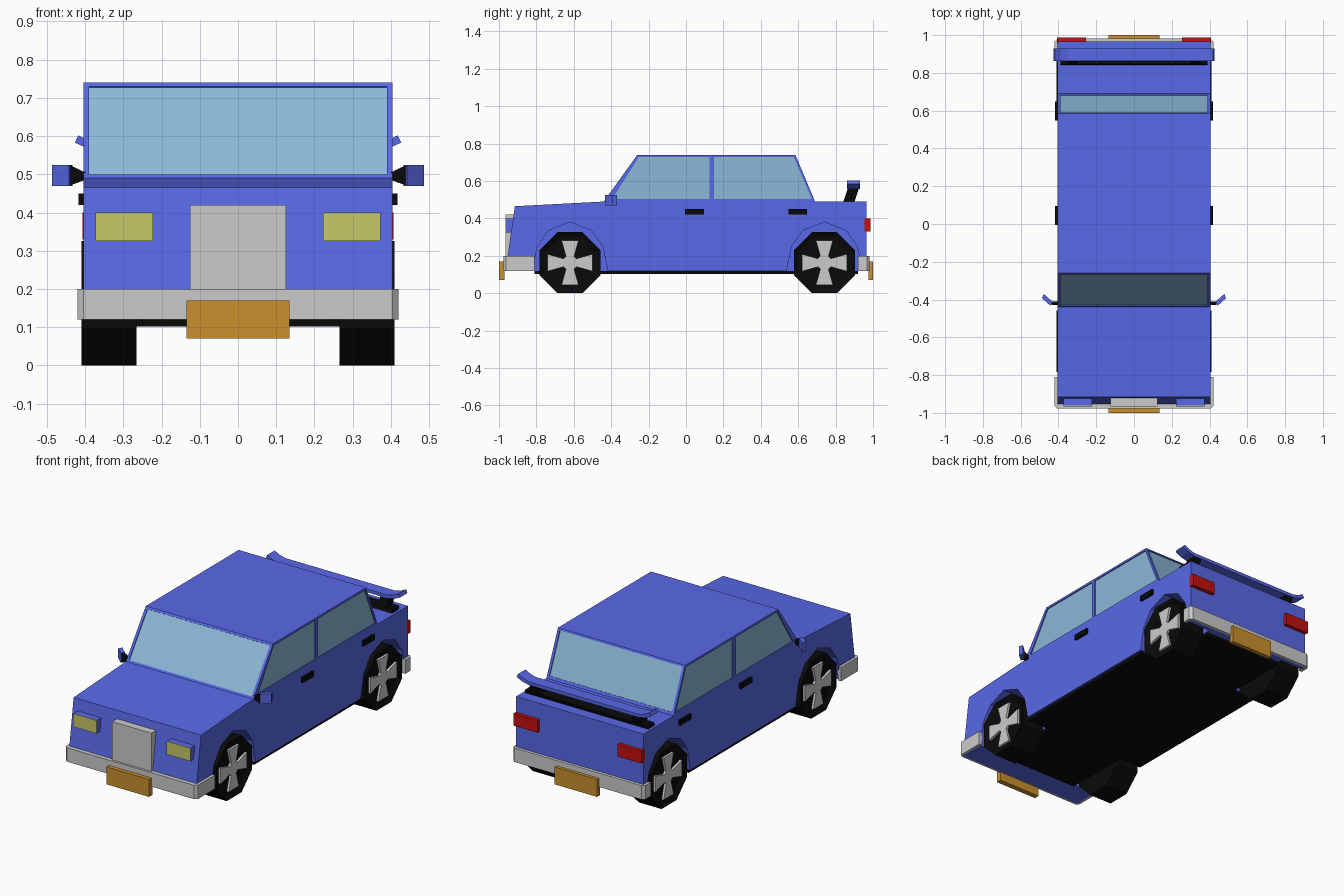
import bpy, bmesh, math
from mathutils import Vector

if "Cube" in bpy.data.objects:
    bpy.data.objects.remove(bpy.data.objects["Cube"])

def mat(name, r, g, b):
    m = bpy.data.materials.new(name)
    m.diffuse_color = (r, g, b, 1)
    m.use_nodes = True
    m.node_tree.nodes["Principled BSDF"].inputs["Base Color"].default_value = m.diffuse_color
    return m

BLUE = mat("blue_paint", 0.098, 0.14, 0.80)
GLASS = mat("glass", 0.26, 0.48, 0.68)
BLACK = mat("black", 0.003, 0.003, 0.003)
YELLOW = mat("lamp_yellow", 0.58, 0.58, 0.14)
ORANGE = mat("plate_orange", 0.58, 0.28, 0.026)
RED = mat("lamp_red", 0.55, 0.005, 0.005)

PLACE = {'x': lambda p, d: (d, p[0], p[1]),
         'y': lambda p, d: (p[0], d, p[1]),
         'z': lambda p, d: (p[0], p[1], d)}

def prism(name, parts, axis='x', material=None, mirror=False, recess=None):
    """Extrude each (profile, lo, hi) along an axis into one object."""
    bm = bmesh.new()
    for profile, lo, hi in parts:
        for s in ((1, -1) if mirror else (1,)):
            rings = []
            for d in (lo, hi):
                co = [PLACE[axis](p, d) for p in profile]
                rings.append([bm.verts.new((s * x, y, z)) for x, y, z in co])
            a, b = rings
            n = len(a)
            bm.faces.new(a)
            outer = bm.faces.new(b)
            for i in range(n):
                j = (i + 1) % n
                bm.faces.new((a[i], a[j], b[j], b[i]))
            bmesh.ops.recalc_face_normals(bm, faces=bm.faces[:])
            if recess:
                bmesh.ops.inset_individual(bm, faces=[outer], thickness=recess[0], depth=-recess[1])
    me = bpy.data.meshes.new(name)
    bm.to_mesh(me)
    bm.free()
    ob = bpy.data.objects.new(name, me)
    bpy.context.collection.objects.link(ob)
    if material:
        me.materials.append(material)
    return ob

def rect(a0, a1, b0, b1):
    return [(a0, b0), (a1, b0), (a1, b1), (a0, b1)]

def slab(p, q, out, inn):
    """Thin strip along the line p-q, offset to its left by out and -inn."""
    p, q = Vector(p), Vector(q)
    d = (q - p).normalized()
    n = Vector((-d.y, d.x))
    return [p + n * out, q + n * out, q - n * inn, p - n * inn]

W = 0.405
WHEELS = (-0.62, 0.74)

# Body shell
body = prism("body", [([(-0.965, 0.12), (-0.915, 0.465), (-0.44, 0.49), (-0.26, 0.74),
                        (0.585, 0.74), (0.69, 0.49), (0.965, 0.49), (0.965, 0.12)], -W, W)],
             material=BLUE)

# Window openings and wheel wells
side_windows = [[(-0.395, 0.503), (-0.252, 0.728), (0.125, 0.728), (0.125, 0.503)],
                [(0.15, 0.503), (0.15, 0.728), (0.577, 0.728), (0.672, 0.503)]]
screens = [((-0.4328, 0.50), (-0.2672, 0.73)), ((0.5892, 0.73), (0.6837, 0.505))]
arch = [(-0.2, 0.05), (-0.2, 0.13), (-0.175, 0.25), (-0.115, 0.335), (0, 0.38),
        (0.115, 0.335), (0.175, 0.25), (0.2, 0.13), (0.2, 0.05)]
wells = [[(y + a, z) for a, z in arch] for y in WHEELS]
cutters = [prism("side_cutter", [(p, 0.397, 0.5) for p in side_windows]
                 + [(p, 0.255, 0.5) for p in wells], mirror=True),
           prism("screen_cutter", [(slab(p, q, 0.03, 0.008), -0.39, 0.39) for p, q in screens])]
for c in cutters:
    c.hide_render = True
    c.hide_viewport = True
    m = body.modifiers.new("cut", 'BOOLEAN')
    m.operation = 'DIFFERENCE'
    m.solver = 'EXACT'
    m.object = c

# Glass
prism("side_glass", [(p, 0.385, 0.399) for p in side_windows], material=GLASS, mirror=True)
prism("windscreens", [(slab(p, q, -0.005, 0.02), -0.39, 0.39) for p, q in screens], material=GLASS)

# Underbody plate, narrow between the wheels
prism("underbody", [([(-0.25, -0.81), (0.25, -0.81), (0.25, -0.42), (0.395, -0.42),
                      (0.395, 0.54), (0.25, 0.54), (0.25, 0.92), (-0.25, 0.92),
                      (-0.25, 0.54), (-0.395, 0.54), (-0.395, -0.42), (-0.25, -0.42)],
                     0.102, 0.125)], 'z', BLACK)

# Wheels: octagonal tyres with a recessed face and a flared cross hub
R = 0.163
octagon = [(R / math.cos(math.pi / 8) * math.cos(math.pi / 8 + k * math.pi / 4),
            R / math.cos(math.pi / 8) * math.sin(math.pi / 8 + k * math.pi / 4)) for k in range(8)]
cross = []
for k in range(4):
    c, s = math.cos(k * math.pi / 2), math.sin(k * math.pi / 2)
    cross += [(c * u - s * v, s * u + c * v)
              for u, v in ((0.035, -0.022), (0.12, -0.046), (0.12, 0.046), (0.035, 0.022))]
for label, y in zip(("front", "rear"), WHEELS):
    at = lambda prof: [(y + a, R + b) for a, b in prof]
    prism(label + "_tyres", [(at(octagon), 0.266, 0.41)], material=BLACK, mirror=True, recess=(0.03, 0.015))
    prism(label + "_hubs", [(at(cross), 0.385, 0.408)], mirror=True)

# Bumpers wrapping round the corners
def bumper(name, s, tip, end):
    half = [(0.40, tip), (0.42, tip), (0.42, end - 0.015), (0.405, end)]
    inner = [(-0.40, end - 0.03), (0.40, end - 0.03)]
    outline = half + [(-x, y) for x, y in reversed(half)] + inner
    prism(name, [([(x, s * y) for x, y in outline], 0.12, 0.2)], 'z')

bumper("front_bumper", -1, 0.81, 0.977)
bumper("rear_bumper", 1, 0.92, 0.982)

# Grille, lamps and number plates
prism("grille", [(rect(-0.125, 0.125, 0.19, 0.42), -0.965, -0.9)], 'y')
prism("headlight_housings", [(rect(0.223, 0.373, 0.325, 0.4), -0.962, -0.9)], 'y', BLUE, True)
prism("headlight_lenses", [(rect(0.223, 0.373, 0.325, 0.4), -0.966, -0.962)], 'y', YELLOW, True)
prism("tail_lights", [(rect(0.255, 0.407, 0.33, 0.4), 0.955, 0.987)], 'y', RED, True)
prism("number_plates", [(rect(-0.135, 0.135, 0.07, 0.17), -1.0, -0.97),
                        (rect(-0.135, 0.135, 0.07, 0.17), 0.975, 1.0)], 'y', ORANGE)

# Door handles
prism("door_handles", [(rect(y, y + 0.1, 0.42, 0.45), 0.4, 0.418) for y in (-0.005, 0.548)],
      material=BLACK, mirror=True)

# Door mirrors: tapered stem and angled housing
prism("mirror_stems", [([(0.40, 0.485), (0.438, 0.472), (0.438, 0.523), (0.40, 0.505)], -0.43, -0.41)],
      'y', BLACK, True)
prism("mirror_housings", [([(0.433, -0.41), (0.442, -0.433), (0.487, -0.393), (0.478, -0.37)],
                           0.47, 0.525)], 'z', BLUE, True)

# Rear wing with upturned tips, on a base strip and two posts
prism("wing_base", [([(0.84, 0.485), (0.90, 0.485), (0.908, 0.51), (0.848, 0.51)], -0.39, 0.39)],
      material=BLACK)
prism("wing_posts", [([(0.845, 0.50), (0.905, 0.50), (0.925, 0.562), (0.865, 0.562)], 0.30, 0.35)],
      material=BLACK, mirror=True)
wing = [(0.35, 0.557), (0.39, 0.566), (0.427, 0.583), (0.418, 0.602), (0.385, 0.585), (0.35, 0.576)]
prism("wing", [(wing + [(-x, z) for x, z in reversed(wing)], 0.862, 0.93)], 'y', BLUE)
